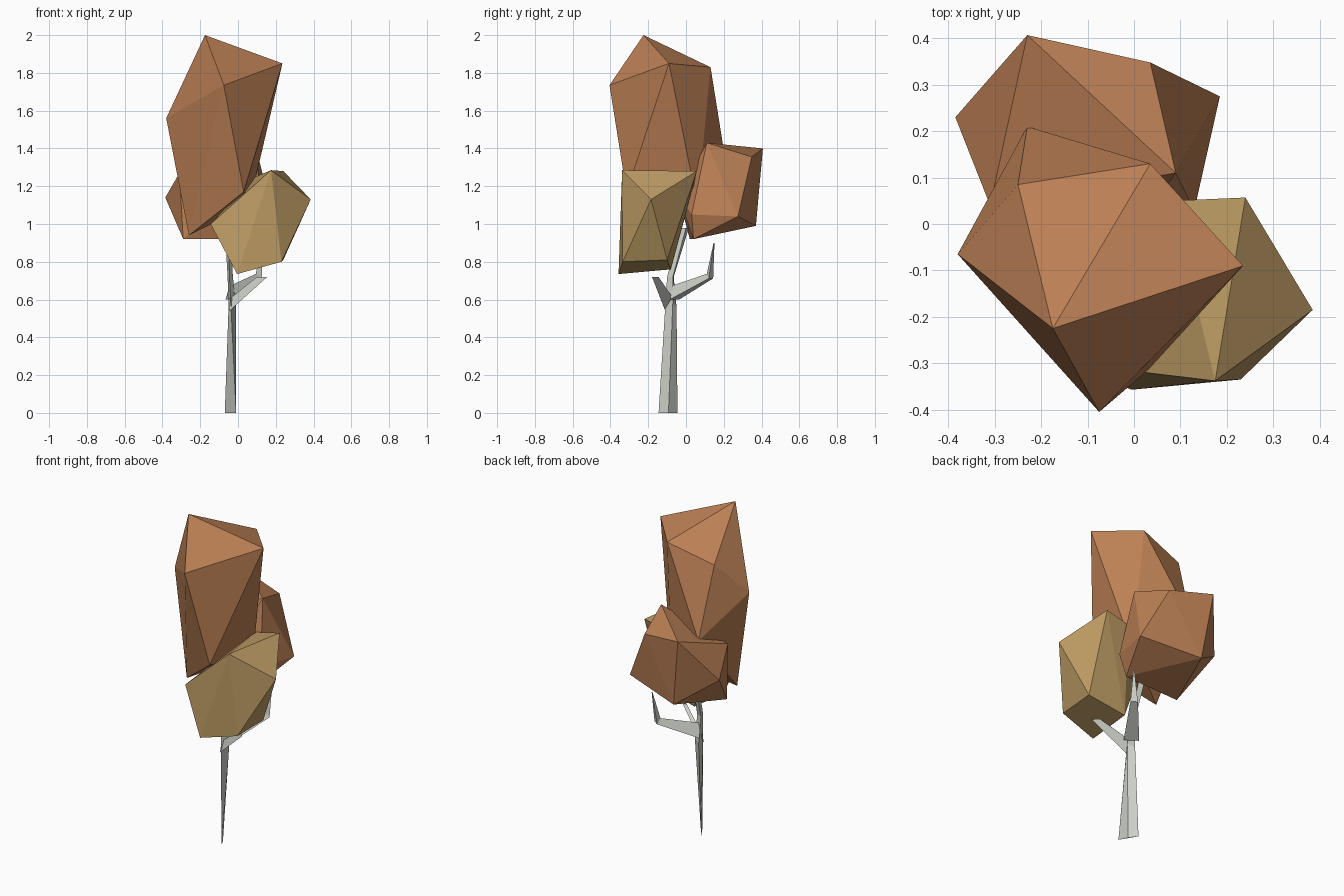
import bpy, bmesh, math
from mathutils import Vector

if "Cube" in bpy.data.objects:
    bpy.data.objects.remove(bpy.data.objects["Cube"])


def material(name, rgb):
    m = bpy.data.materials.new(name)
    m.diffuse_color = (*rgb, 1)
    m.use_nodes = True
    m.node_tree.nodes["Principled BSDF"].inputs["Base Color"].default_value = m.diffuse_color
    return m


RUST = material("rust_leaves", (0.50, 0.215, 0.09))
GOLD = material("gold_leaves", (0.50, 0.325, 0.125))
BARK = material("pale_bark", (0.60, 0.62, 0.57))


def finish(bm, name, mat):
    bmesh.ops.recalc_face_normals(bm, faces=bm.faces[:])
    me = bpy.data.meshes.new(name)
    bm.to_mesh(me)
    bm.free()
    me.materials.append(mat)
    ob = bpy.data.objects.new(name, me)
    bpy.context.collection.objects.link(ob)
    return ob


def clump(name, corners, mat):
    """Faceted leaf mass: convex hull around a few corner points."""
    bm = bmesh.new()
    for c in corners:
        bm.verts.new(c)
    bmesh.ops.convex_hull(bm, input=bm.verts[:])
    bmesh.ops.delete(bm, geom=[v for v in bm.verts if not v.link_faces], context='VERTS')
    return finish(bm, name, mat)


def loft(name, rings, mat):
    """Skin a row of equal-sized rings and cap both ends."""
    bm = bmesh.new()
    rows = [[bm.verts.new(p) for p in r] for r in rings]
    n = len(rows[0])
    for a, b in zip(rows, rows[1:]):
        for i in range(n):
            j = (i + 1) % n
            bm.faces.new((a[i], a[j], b[j], b[i]))
    bm.faces.new(rows[0])
    bm.faces.new(rows[-1])
    return finish(bm, name, mat)


def ring(centre, radius, normal, spin=0.0):
    """Triangle around a centre, square to the given direction."""
    rot = Vector(normal).to_track_quat('Z', 'Y')
    return [Vector(centre) + rot @ Vector((radius * math.cos(spin + k * math.tau / 3),
                                           radius * math.sin(spin + k * math.tau / 3), 0))
            for k in range(3)]


# Leaf masses
clump("tall_foliage", [
    (-.175, -.225, 2.0), (.235, -.09, 1.85), (-.075, -.405, 1.735),
    (.035, .13, 1.83), (-.25, .085, 1.75), (-.38, -.065, 1.56),
    (-.23, .21, 1.33), (.03, -.315, 1.17), (-.26, -.12, .94), (.06, .06, 1.1)], RUST)

clump("back_foliage", [
    (.09, .11, 1.43), (-.23, .407, 1.4), (.035, .348, 1.355), (.185, .275, 1.04),
    (-.385, .23, 1.14), (-.175, .37, .99), (-.31, .04, 1.27), (-.29, .02, .92),
    (.09, .04, .92), (.13, .03, 1.05), (-.02, -.04, 1.15)], RUST)

clump("front_foliage", [
    (.175, -.338, 1.285), (.24, .057, 1.28), (.385, -.185, 1.13), (.08, .05, 1.245),
    (-.145, -.30, 1.0), (-.08, -.06, 1.02), (-.005, -.357, .735),
    (.23, -.335, .80), (.24, -.10, .81), (0, -.08, .76)], GOLD)

# Blade-like trunk that thickens at the fork, then leans back into the leaves
loft("trunk", [
    [(-.07, -.045, 0), (-.01, -.145, 0), (-.036, -.093, 0)],
    [(-.05, -.05, .56), (-.037, -.11, .56), (-.01, -.07, .58)],
    [(-.055, -.065, .72), (-.045, -.10, .72), (-.027, -.07, .72)],
    [(-.07, .015, .98), (-.055, -.03, .98), (-.04, .0, .98)]], BARK)

# Short front branch with a level cut end
loft("front_branch", [
    [(-.05, -.085, .60), (-.045, -.11, .54), (-.02, -.07, .61)],
    [(.10, -.15, .72), (.155, -.18, .72), (.125, -.145, .72)]], BARK)

# Long back branch that bends upward to a point
loft("back_branch", [
    ring((-.035, -.065, .625), .05, (.13, .19, .08), math.pi / 2),
    ring((.105, .125, .72), .024, (.08, .12, .16), math.pi / 2),
    ring((.125, .148, .90), .003, (.02, .02, .18), math.pi / 2)], BARK)
